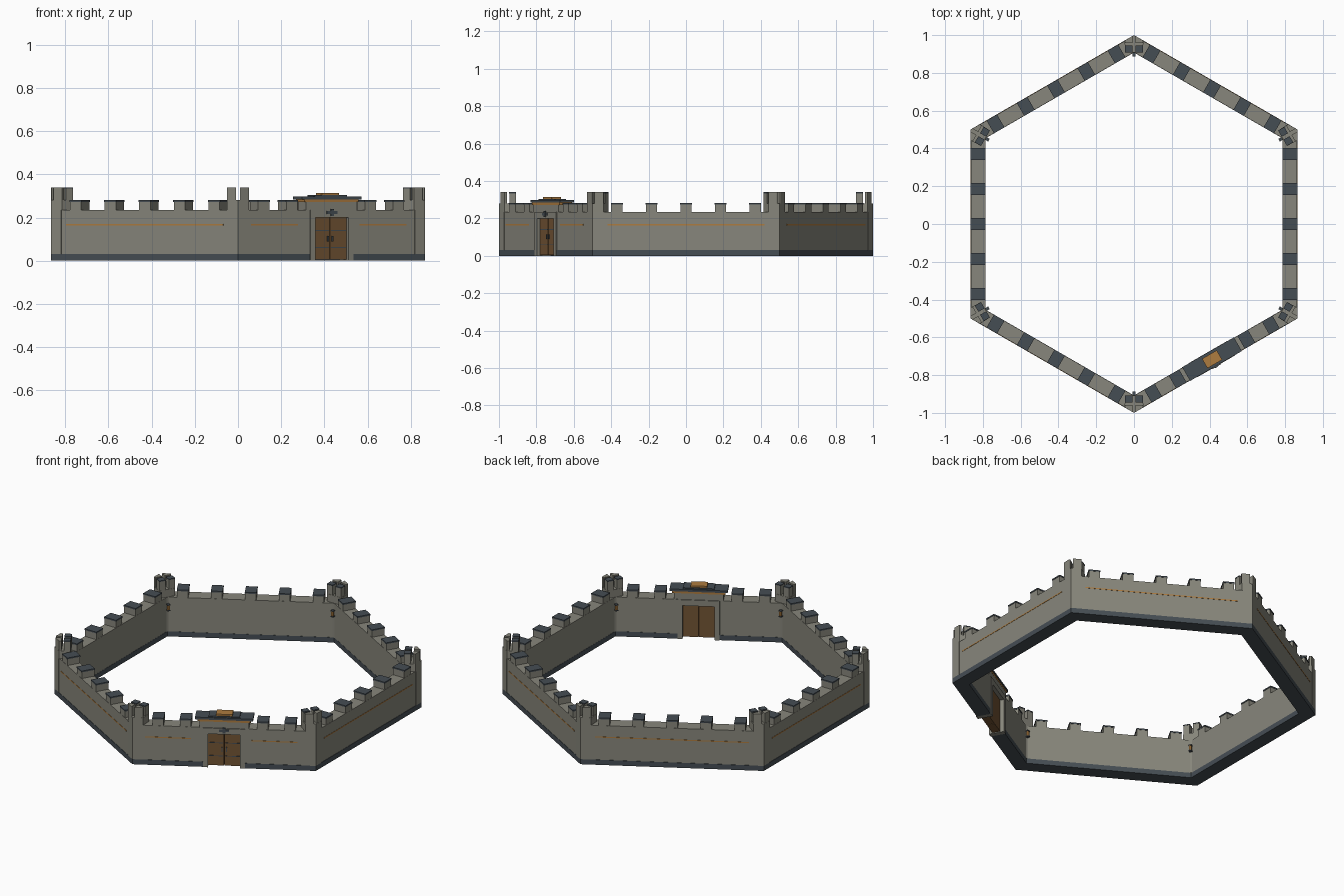
import bpy, bmesh, math

if "Cube" in bpy.data.objects:
    bpy.data.objects.remove(bpy.data.objects["Cube"])


def material(name, rgb):
    m = bpy.data.materials.new(name)
    m.diffuse_color = (*rgb, 1)
    m.use_nodes = True
    m.node_tree.nodes["Principled BSDF"].inputs["Base Color"].default_value = m.diffuse_color
    return m


STONE = material("warm grey stone", (0.245, 0.24, 0.2))
SLATE = material("dark slate", (0.06, 0.075, 0.088))
ORANGE = material("ochre trim", (0.42, 0.2, 0.05))
WOOD = material("brown wood", (0.17, 0.088, 0.034))

OUT, IN, TOP = 0.866, 0.787, 0.235
WALLS = [0, 60, 120, 180, 240, 300]      # outward directions of the sides
CORNERS = [a + 30 for a in WALLS]
GATE = 300


def part(name, mat, prisms):
    """One object from prisms (outline as (distance out, along), z0, z1, direction)."""
    bm = bmesh.new()
    for poly, z0, z1, ang in prisms:
        c, s = math.cos(math.radians(ang)), math.sin(math.radians(ang))
        ring = [[bm.verts.new((r * c - t * s, r * s + t * c, z)) for r, t in poly]
                for z in (z0, z1)]
        bm.faces.new(ring[0])
        bm.faces.new(ring[1])
        for i in range(len(poly)):
            j = (i + 1) % len(poly)
            bm.faces.new((ring[0][i], ring[0][j], ring[1][j], ring[1][i]))
    bmesh.ops.recalc_face_normals(bm, faces=bm.faces)
    me = bpy.data.meshes.new(name)
    bm.to_mesh(me)
    bm.free()
    me.materials.append(mat)
    ob = bpy.data.objects.new(name, me)
    bpy.context.collection.objects.link(ob)
    return ob


def rect(r0, r1, t0, t1):
    return [(r0, t0), (r1, t0), (r1, t1), (r0, t1)]


def mirror(poly):
    return [(r, -t) for r, t in poly]


# Walls and footing: mitred sides, with an opening in the gate side
def side(d0, d1, split):
    k = math.tan(math.radians(30))
    if not split:
        return [[(d0, -d0 * k), (d1, -d1 * k), (d1, d1 * k), (d0, d0 * k)]]
    half = [(d0, split), (d1, split), (d1, d1 * k), (d0, d0 * k)]
    return [half, mirror(half)]


walls, footing = [], []
for a in WALLS:
    walls += [(p, 0.03, TOP, a) for p in side(IN, OUT - 0.002, 0.092 if a == GATE else 0)]
    footing += [(p, 0, 0.03, a) for p in side(IN - 0.001, OUT, 0.115 if a == GATE else 0)]
part("curtain_walls", STONE, walls)
part("dark_footing", SLATE, footing)

# Corner piers, slightly proud of the walls
pier = [(1, 0), (0.9725, 0.0476), (0.905, 0.009), (0.905, -0.009), (0.9725, -0.0476)]
part("corner_piers", STONE, [(pier, 0.03, TOP, a) for a in CORNERS])

# Corner turrets: plinth with four posts, inner two capped
plinth = [(1, 0), (0.971, 0.05), (0.908, 0.047), (0.908, -0.047), (0.971, -0.05)]
outer_post = [(0.992, 0.009), (0.992, 0.0135), (0.97, 0.051), (0.958, 0.046), (0.958, 0.009)]
inner_post = rect(0.909, 0.945, 0.01, 0.046)
part("turret_plinths", STONE, [(plinth, TOP, 0.28, a) for a in CORNERS])
part("turret_posts", STONE, [(f(p), 0.28, 0.34 if p is outer_post else 0.334, a)
                             for a in CORNERS for p in (outer_post, inner_post)
                             for f in (list, mirror)])
cap = rect(0.908, 0.946, 0.009, 0.047)
part("turret_caps", SLATE, [(f(cap), 0.334, 0.34, a) for a in CORNERS for f in (list, mirror)])

# Battlements with dark caps
merlons, caps = [], []
for a in WALLS:
    for t in ((-0.36, -0.21, 0.21, 0.36) if a == GATE else (-0.37, -0.185, 0, 0.185, 0.37)):
        merlons.append((rect(IN + 0.001, OUT - 0.003, t - 0.03, t + 0.03), TOP, 0.273, a))
        caps.append((rect(IN - 0.001, OUT - 0.001, t - 0.032, t + 0.032), 0.273, 0.281, a))
part("merlons", STONE, merlons)
part("merlon_caps", SLATE, caps)

# Thin ochre bands on the outer faces
bands = []
for a in WALLS:
    for t0, t1 in (((-0.43, -0.18), (0.15, 0.4)) if a == GATE else ((-0.42, 0.42),)):
        bands.append((rect(OUT - 0.005, OUT - 0.0005, t0, t1), 0.163, 0.169, a))
part("wall_bands", ORANGE, bands)

# Lanterns in the inner corners
part("lanterns", ORANGE, [(rect(0.889, 0.901, -0.006, 0.006), 0.165, 0.192, a) for a in CORNERS])
part("lantern_brackets", SLATE, [(rect(0.887, 0.91, -0.008, 0.008), z, z + 0.006, a)
                                 for a in CORNERS for z in (0.159, 0.192)])

# Gatehouse: jambs, lintel, trim and roof slab
jamb = rect(IN - 0.004, OUT + 0.004, 0.088, 0.115)
part("gate_jambs", STONE, [(jamb, 0, TOP, GATE), (mirror(jamb), 0, TOP, GATE)])
part("gate_lintel", STONE, [(rect(IN - 0.004, OUT + 0.004, -0.1149, 0.1149), 0.2, TOP, GATE),
                            (rect(IN + 0.001, OUT - 0.002, -0.135, 0.135), TOP, 0.272, GATE)])
part("gate_trim", ORANGE, [(rect(IN, OUT, -0.145, 0.145), 0.272, 0.284, GATE),
                           (rect(0.798, 0.856, -0.045, 0.045), 0.3, 0.314, GATE)])
part("gate_roof", SLATE, [(rect(IN - 0.003, OUT + 0.002, -0.158, 0.158), 0.284, 0.297, GATE),
                          (rect(IN + 0.004, OUT - 0.004, -0.085, 0.085), 0.297, 0.304, GATE)])

# Double doors with straps and handles
leaf = rect(0.805, 0.85, 0.0015, 0.088)
part("gate_doors", WOOD, [(leaf, 0.005, 0.2, GATE), (mirror(leaf), 0.005, 0.2, GATE)])
strap = rect(0.849, 0.852, 0.006, 0.086)
part("door_straps", SLATE, [(f(strap), z, z + 0.004, GATE)
                            for z in (0.06, 0.138) for f in (list, mirror)])
handle = rect(0.849, 0.857, 0.009, 0.015)
part("door_handles", SLATE, [(handle, 0.09, 0.115, GATE), (mirror(handle), 0.09, 0.115, GATE)])

# Small winged ornament above the doors
wing = rect(OUT + 0.003, OUT + 0.007, 0.008, 0.028)
part("gate_ornament", SLATE, [(rect(OUT + 0.003, OUT + 0.01, -0.008, 0.008), 0.208, 0.24, GATE),
                              (wing, 0.216, 0.23, GATE), (mirror(wing), 0.216, 0.23, GATE)])
